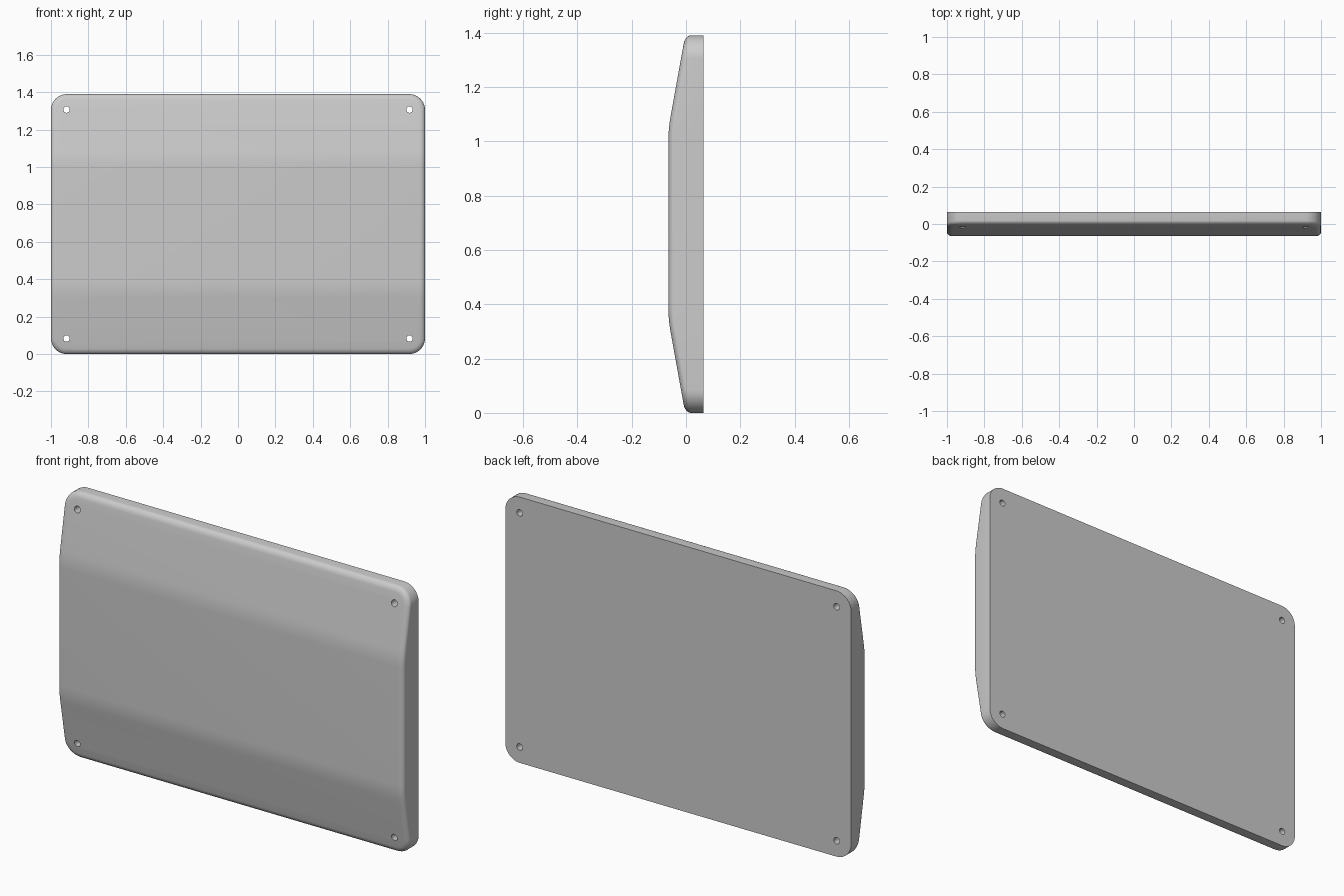
import bpy, bmesh, math

if "Cube" in bpy.data.objects:
    bpy.data.objects.remove(bpy.data.objects["Cube"])

H, R, BACK, FRONT = 1.39, 0.085, 0.065, -0.065
FW, FD = 0.03, 0.021          # rim rounding: width and depth
HOLE = (0.917, 0.083)


def front_y(z):
    """Front profile: flat middle, blended into slopes at both ends."""
    z = min(z, H - z)
    k, bend, w = 0.18, 0.344, 0.045
    if z > bend + w:
        return FRONT
    if z < bend - w:
        return FRONT + k * (bend - z)
    return FRONT + k * (bend + w - z) ** 2 / (4 * w)


def half_outline(d):
    """Right half of the rounded rectangle, inset by d, bottom to top."""
    r, n = R - d, 10
    arc = [(1 - R + r * math.sin(i * math.pi / 2 / n),
            R - r * math.cos(i * math.pi / 2 / n)) for i in range(n + 1)]
    mids = [0.299 + 0.09 * i / 6 for i in range(7)]
    low = arc + [(1 - d, z) for z in mids]
    return low + [(x, H - z) for x, z in reversed(low)]


# Panel body
bm = bmesh.new()


def ring(d, depth, flat=None):
    right = half_outline(d)
    pts = right + [(-x, z) for x, z in reversed(right)]
    return [bm.verts.new((x, flat if flat is not None else front_y(z) + depth, z))
            for x, z in pts]


rings = [ring(0, 0, BACK)]
for i in range(7):
    a = i * math.pi / 2 / 6
    rings.append(ring(FW * (1 - math.cos(a)), FD * (1 - math.sin(a))))
for a, b in zip(rings, rings[1:]):
    n = len(a)
    for i in range(n):
        j = (i + 1) % n
        bm.faces.new((a[i], a[j], b[j], b[i]))
bm.faces.new(rings[0])
# front strips across the width
last = rings[-1]
n = len(last)
for i in range(n // 2 - 1):
    bm.faces.new((last[i], last[i + 1], last[n - 2 - i], last[n - 1 - i]))
bmesh.ops.recalc_face_normals(bm, faces=bm.faces[:])
mesh = bpy.data.meshes.new("panel")
bm.to_mesh(mesh)
bm.free()
panel = bpy.data.objects.new("panel", mesh)
bpy.context.collection.objects.link(panel)

# Screw holes in the four corners
bm = bmesh.new()
for sx in (-1, 1):
    for z in (HOLE[1], H - HOLE[1]):
        res = bmesh.ops.create_cone(bm, cap_ends=True, segments=24,
                                    radius1=0.017, radius2=0.017, depth=0.4)
        for v in res["verts"]:
            x, y, h = v.co
            v.co = (x + sx * HOLE[0], -h, y + z)
bmesh.ops.recalc_face_normals(bm, faces=bm.faces[:])
cm = bpy.data.meshes.new("hole_cutter")
bm.to_mesh(cm)
bm.free()
cutter = bpy.data.objects.new("hole_cutter", cm)
bpy.context.collection.objects.link(cutter)

mod = panel.modifiers.new("holes", "BOOLEAN")
mod.object = cutter
mod.operation = "DIFFERENCE"
mod.solver = "EXACT"
bpy.ops.object.select_all(action="DESELECT")
panel.select_set(True)
bpy.context.view_layer.objects.active = panel
bpy.ops.object.modifier_apply(modifier="holes")
bpy.data.objects.remove(cutter)
bpy.ops.object.shade_smooth_by_angle(angle=math.radians(30))
